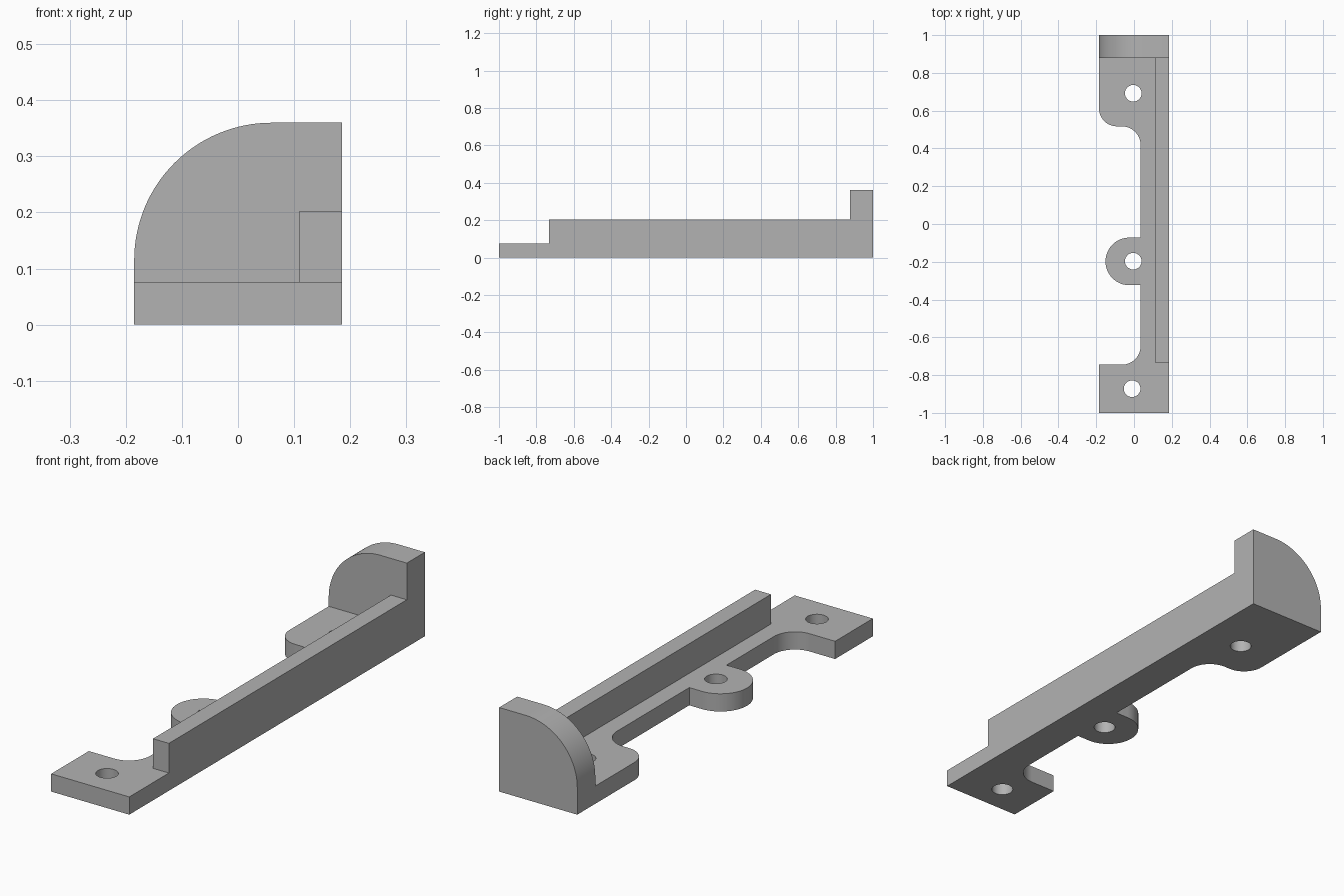
import bpy, bmesh
from math import cos, sin, radians
from mathutils import Vector

cube = bpy.data.objects.get("Cube")
if cube:
    bpy.data.objects.remove(cube, do_unlink=True)

grey = bpy.data.materials.new("plain grey")
grey.use_nodes = True
grey.diffuse_color = (0.45, 0.45, 0.45, 1)
for node in grey.node_tree.nodes:
    if node.type == 'BSDF_PRINCIPLED':
        node.inputs["Base Color"].default_value = grey.diffuse_color

HALF_WIDTH, HALF_LENGTH = 0.185, 1.0
PLATE_TOP, RAIL_TOP, WALL_TOP = 0.076, 0.203, 0.36
WALL_FRONT = 0.878
HOLE_RADIUS = 0.044


def arc(cx, cy, r, start, end, steps=20):
    """Points along an arc, angles in degrees."""
    angles = [radians(start + (end - start) * i / steps) for i in range(steps + 1)]
    return [(cx + r * cos(a), cy + r * sin(a)) for a in angles]


def add_prism(bm, points, extrusion):
    face = bm.faces.new([bm.verts.new(p) for p in points])
    result = bmesh.ops.extrude_face_region(bm, geom=[face], use_keep_orig=True)
    moved = [v for v in result["geom"] if isinstance(v, bmesh.types.BMVert)]
    bmesh.ops.translate(bm, verts=moved, vec=Vector(extrusion))


def make_object(name, prisms):
    bm = bmesh.new()
    for points, extrusion in prisms:
        add_prism(bm, points, extrusion)
    bmesh.ops.recalc_face_normals(bm, faces=bm.faces)
    mesh = bpy.data.meshes.new(name)
    bm.to_mesh(mesh)
    bm.free()
    mesh.materials.append(grey)
    obj = bpy.data.objects.new(name, mesh)
    bpy.context.collection.objects.link(obj)
    return obj


def activate(obj):
    bpy.ops.object.select_all(action='DESELECT')
    obj.select_set(True)
    bpy.context.view_layer.objects.active = obj


# Base plate: end pads, narrow strip and round lug in one outline
w, l = HALF_WIDTH, HALF_LENGTH
outline = [(-w, -l), (w, -l), (w, l), (-w, l)]
outline += arc(-0.09, 0.612, 0.095, 180, 270)
outline += arc(-0.065, 0.417, 0.1, 90, 0)
outline += [(0.035, -0.072)]
outline += arc(-0.025, -0.198, 0.126, 90, 270, 40)
outline += [(0.035, -0.324)]
outline += arc(-0.065, -0.645, 0.1, 0, -90)
outline += [(-w, -0.745)]
plate = make_object("base_plate", [([(x, y, 0) for x, y in outline], (0, 0, PLATE_TOP))])

# Screw holes through the plate
holes = []
for cx, cy in [(-0.004, 0.692), (-0.004, -0.197), (-0.01, -0.872)]:
    circle = arc(cx, cy, HOLE_RADIUS, 0, 360, 40)[:-1]
    holes.append(([(x, y, -0.05) for x, y in circle], (0, 0, 0.2)))
cutter = make_object("hole_cutter", holes)
cutter.hide_render = True
cut = plate.modifiers.new("holes", 'BOOLEAN')
cut.operation = 'DIFFERENCE'
cut.solver = 'EXACT'
cut.object = cutter
activate(plate)
bpy.ops.object.modifier_apply(modifier=cut.name)
bpy.data.objects.remove(cutter, do_unlink=True)

# Long rail along the left edge
rail_start, rail_inner = -0.732, 0.11
rail_base = [(rail_inner, rail_start), (w, rail_start), (w, WALL_FRONT), (rail_inner, WALL_FRONT)]
rail = make_object("side_rail", [([(x, y, PLATE_TOP) for x, y in rail_base],
                                  (0, 0, RAIL_TOP - PLATE_TOP))])

# End wall with one large rounded corner
profile = [(-w, PLATE_TOP), (w, PLATE_TOP), (w, WALL_TOP)]
profile += arc(0.06, 0.115, 0.245, 90, 180, 32)
wall = make_object("end_wall", [([(x, WALL_FRONT, z) for x, z in profile],
                                 (0, l - WALL_FRONT, 0))])

for obj in (plate, rail, wall):
    activate(obj)
    bpy.ops.object.shade_smooth_by_angle(angle=radians(30))
